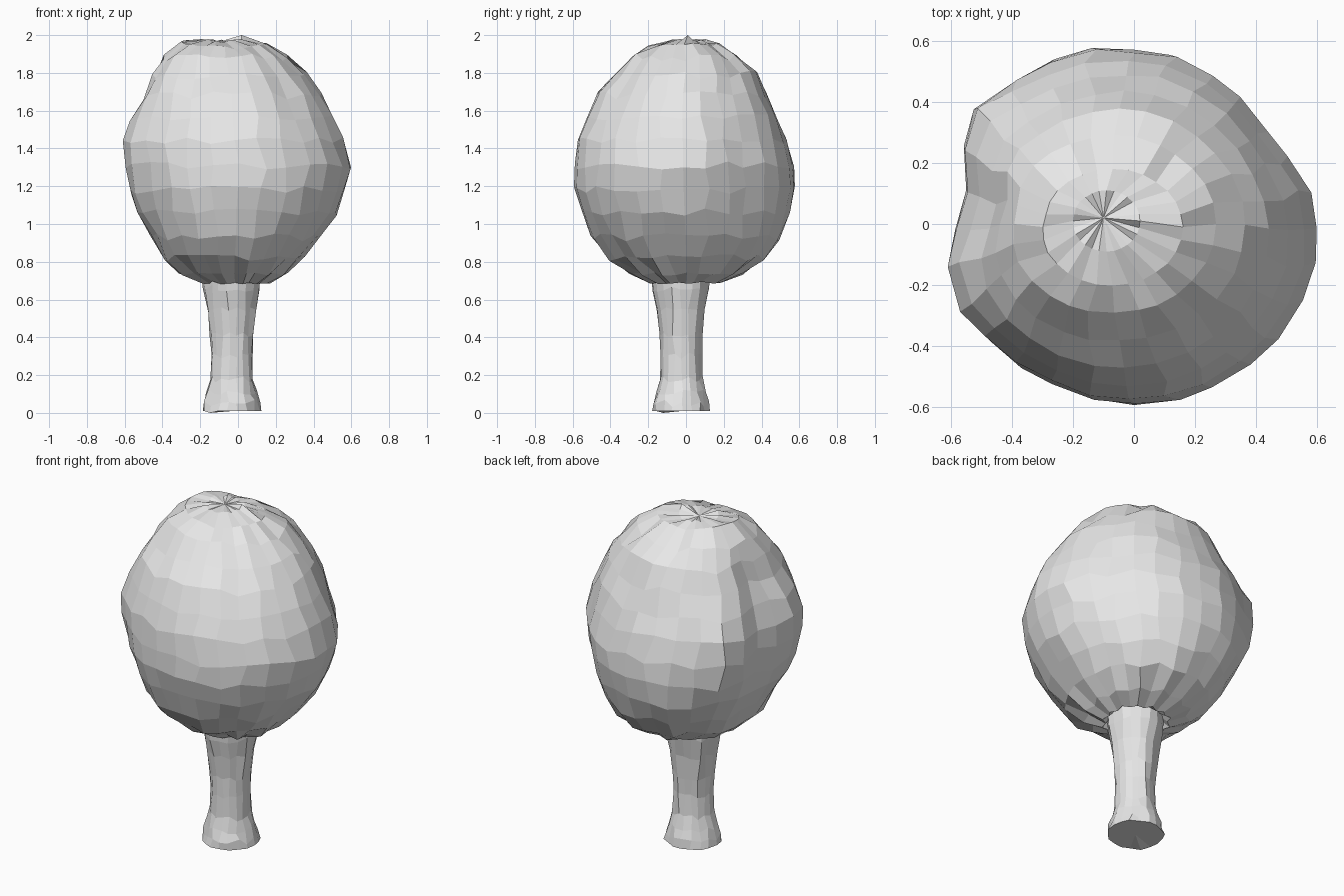
import bpy
import bmesh
import math
import random

random.seed(4)
cube = bpy.data.objects.get("Cube")
if cube:
    bpy.data.objects.remove(cube, do_unlink=True)

# One plain grey for the whole tree
grey = bpy.data.materials.new("plain_grey")
grey.use_nodes = True
colour = (0.8, 0.8, 0.8, 1)
grey.diffuse_color = colour
grey.node_tree.nodes["Principled BSDF"].inputs["Base Color"].default_value = colour


def loft(name, rings, bottom=None, top=None):
    """Skin a stack of rings with quads, closing the ends on centre points."""
    bm = bmesh.new()
    loops = [[bm.verts.new(p) for p in ring] for ring in rings]
    count = len(loops[0])
    for low, high in zip(loops, loops[1:]):
        for i in range(count):
            j = (i + 1) % count
            bm.faces.new((low[i], low[j], high[j], high[i]))
    for loop, tip in ((loops[0], bottom), (loops[-1], top)):
        if tip:
            centre = bm.verts.new(tip)
            for i in range(count):
                bm.faces.new((loop[i], loop[(i + 1) % count], centre))
    bmesh.ops.recalc_face_normals(bm, faces=bm.faces)
    mesh = bpy.data.meshes.new(name)
    bm.to_mesh(mesh)
    bm.free()
    mesh.materials.append(grey)
    obj = bpy.data.objects.new(name, mesh)
    bpy.context.collection.objects.link(obj)
    return obj


def bell(value, centre, width):
    return math.exp(-((value - centre) / width) ** 2)


def jitter(amount):
    return random.uniform(-amount, amount)


# Crown: height, then the extents in x and in y at that height
CROWN = [
    (0.76, -0.14, 0.09, -0.13, 0.09),
    (0.69, -0.19, 0.16, -0.18, 0.18),
    (0.735, -0.29, 0.25, -0.28, 0.29),
    (0.82, -0.385, 0.35, -0.41, 0.41),
    (0.93, -0.465, 0.445, -0.50, 0.495),
    (1.06, -0.54, 0.525, -0.56, 0.545),
    (1.18, -0.575, 0.575, -0.59, 0.565),
    (1.31, -0.60, 0.61, -0.59, 0.56),
    (1.44, -0.60, 0.565, -0.57, 0.535),
    (1.56, -0.56, 0.51, -0.53, 0.49),
    (1.68, -0.51, 0.445, -0.465, 0.435),
    (1.79, -0.46, 0.365, -0.38, 0.375),
    (1.88, -0.40, 0.27, -0.29, 0.29),
    (1.95, -0.30, 0.16, -0.20, 0.18),
    (1.97, -0.20, 0.02, -0.09, 0.11),
]
# Swellings and hollows: angle, spread, height, spread, strength
LUMPS = [
    (37, 25, 1.25, 0.42, -0.09),
    (112, 15, 1.13, 0.3, 0.07),
    (143, 14, 1.35, 0.4, 0.12),
    (170, 13, 1.5, 0.4, -0.08),
    (175, 22, 1.72, 0.1, -0.06),
    (203, 17, 1.5, 0.4, 0.06),
    (235, 30, 1.8, 0.15, 0.04),
    (225, 35, 0.78, 0.12, 0.10),
    (45, 30, 0.78, 0.12, 0.06),
]
SIDES = 28
rings = []
for level, (z, x0, x1, y0, y1) in enumerate(CROWN):
    ring = []
    body = 2 < level < len(CROWN) - 2
    for i in range(SIDES):
        deg = 360 * i / SIDES
        a = math.radians(deg) + (jitter(0.03) if body and i % 7 else 0)
        scale = 1 + jitter(0.01)
        for angle, spread, height, reach, strength in LUMPS:
            scale += strength * bell(deg, angle, spread) * bell(z, height, reach)
        # Pleats gathered round the trunk
        if level < 3:
            scale += 0.06 * (-1) ** i
        x = (x0 + x1) / 2 + (x1 - x0) / 2 * math.cos(a) * scale
        y = (y0 + y1) / 2 + (y1 - y0) / 2 * math.sin(a) * scale
        lift = jitter(0.022 if body else 0.008)
        # Small raised point and folded lips at the summit
        if level == len(CROWN) - 1:
            lift = 0.03 if i == 0 else jitter(0.012)
        if level == len(CROWN) - 2:
            lift += 0.025 * bell(deg, 160, 40) - 0.03 * bell(deg, 290, 12)
        ring.append((x, y, z + lift))
    rings.append(ring)
loft("crown", rings, top=(-0.1, 0.02, 1.965))

# Trunk: flared foot, narrow waist, widening into the crown
TRUNK = [(0.01, 0.153), (0.05, 0.147), (0.11, 0.13), (0.18, 0.111),
         (0.30, 0.107), (0.42, 0.113), (0.54, 0.126), (0.66, 0.147),
         (0.78, 0.157)]
SIDES = 18
ridges = [jitter(0.05) for i in range(SIDES)]
rings = []
for level, (z, radius) in enumerate(TRUNK):
    ring = []
    for i in range(SIDES):
        a = math.tau * i / SIDES + jitter(0.07)
        r = radius * (1 + ridges[i] + jitter(0.04))
        # The foot is flat apart from one low root tip
        lift = jitter(0.02) if level else (-0.01 if i == 11 else 0)
        ring.append((-0.03 + r * math.cos(a), -0.025 + r * math.sin(a), z + lift))
    rings.append(ring)
loft("trunk", rings, bottom=(-0.03, -0.025, 0.01))
